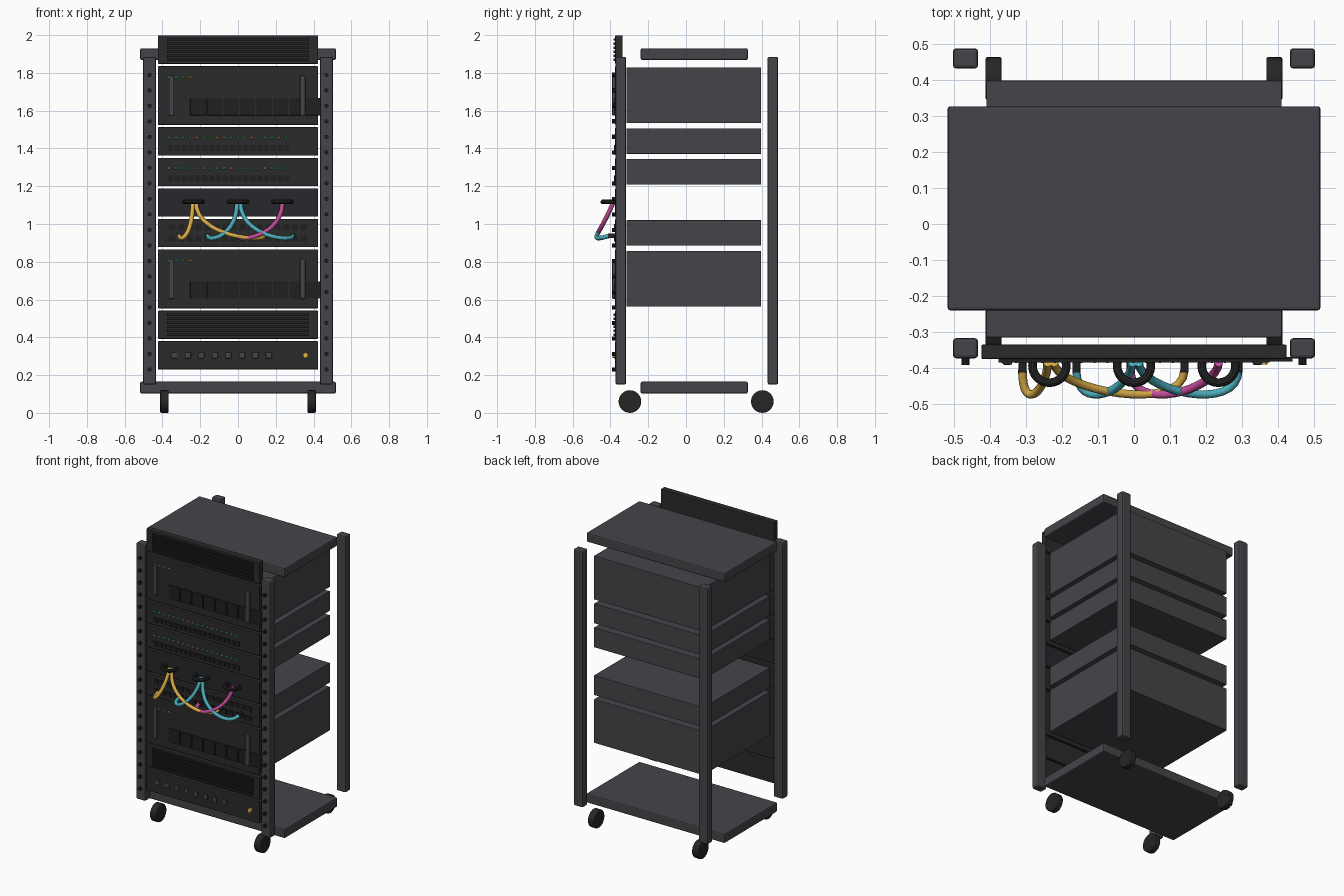
import bpy, bmesh
from math import pi
from mathutils import Matrix, Vector

cube = bpy.data.objects.get("Cube")
if cube:
    bpy.data.objects.remove(cube)


def material(name, r, g, b):
    m = bpy.data.materials.new(name)
    m.use_nodes = True
    m.diffuse_color = (r, g, b, 1)
    m.node_tree.nodes["Principled BSDF"].inputs["Base Color"].default_value = (r, g, b, 1)
    return m


FRAME = material("frame grey", .06, .059, .068)
PANEL = material("panel charcoal", .024, .024, .024)
BLANK = material("blank panel grey", .021, .02, .025)
DARK = material("port dark", .014, .014, .015)
RUBBER = material("rubber black", .019, .019, .02)
GREEN = material("signal green", .06, .6, .25)
AMBER = material("signal amber", .8, .45, .06)
YELLOW = material("cable yellow", .68, .40, .06)
CYAN = material("cable cyan", .07, .42, .5)
PINK = material("cable magenta", .55, .07, .32)


def finish(name, bm, mat, bevel=0, smooth=False):
    me = bpy.data.meshes.new(name)
    bm.to_mesh(me)
    bm.free()
    me.materials.append(mat)
    ob = bpy.data.objects.new(name, me)
    bpy.context.collection.objects.link(ob)
    if bevel:
        mod = ob.modifiers.new("soft edges", "BEVEL")
        mod.width, mod.segments = bevel, 2
    if smooth:
        bpy.ops.object.select_all(action="DESELECT")
        ob.select_set(True)
        bpy.context.view_layer.objects.active = ob
        bpy.ops.object.shade_smooth_by_angle()
    return ob


def boxes(name, mat, spans, bevel=0):
    """One mesh of boxes, each given as x, y and z ranges."""
    bm = bmesh.new()
    for span in spans:
        mid = Vector([(a + b) / 2 for a, b in span])
        size = [b - a for a, b in span]
        bmesh.ops.create_cube(bm, size=1, matrix=Matrix.Translation(mid) @ Matrix.Diagonal((*size, 1)))
    return finish(name, bm, mat, bevel)


def cylinders(name, mat, centres, radius, depth, axis, sides, bevel=0):
    bm = bmesh.new()
    turn = Matrix.Rotation(pi / 2, 4, "Y" if axis == "X" else "X")
    for c in centres:
        bmesh.ops.create_cone(bm, cap_ends=True, segments=sides, radius1=radius, radius2=radius,
                              depth=depth, matrix=Matrix.Translation(c) @ turn)
    return finish(name, bm, mat, bevel, True)


def lights(name, mat, centres):
    bm = bmesh.new()
    for c in centres:
        bmesh.ops.create_icosphere(bm, subdivisions=1, radius=.008, matrix=Matrix.Translation(c))
    finish(name, bm, mat)


def around(c, half):
    return (c - half, c + half)


FACE = -.375
UNIT = .1618


def out(depth):
    """Depth range of a detail standing proud of the panel faces."""
    return (FACE - depth, FACE + .005)


def unit_span(slot, units=1):
    z = .23 + UNIT * slot
    return (z, z + UNIT * units - .012)


# Frame: plates, posts, bolts and casters
PLATE_Y = (-.24, .327)
boxes("base_plate", FRAME, [((-.518, .518), PLATE_Y, (.102, .165))], .008)
boxes("top_plate", FRAME, [((-.518, .518), PLATE_Y, (1.868, 1.93))], .008)
for label, y in (("front", -.345), ("back", .46)):
    for side, x in (("right", -.468), ("left", .468)):
        boxes(f"{label}_{side}_post", FRAME, [(around(x, .035), around(y, .028), (.15, 1.885))], .009)
for label, y in (("front", -.297), ("back", .404)):
    for side, x in (("right", -.39), ("left", .39)):
        cylinders(f"{label}_{side}_caster", RUBBER, [(x, y, .06)], .06, .045, "X", 24, .006)
cylinders("post_bolts", DARK, [(x, -.382, .23 + .0821 * i) for x in (-.468, .468) for i in range(20)],
          .011, .02, "Y", 10)


def front_panel(name, slot, units=1, mat=PANEL):
    z = unit_span(slot, units)
    boxes(name + "_panel", mat, [((-.424, .424), (FACE, -.335), z)], .004)
    return sum(z) / 2


def chassis(name, slot, units=1):
    z0, z1 = unit_span(slot, units)
    boxes(name + "_body", FRAME, [((-.41, .41), (-.315, .398), (z0 + .009, z1 - .007))], .002)


# Servers with handles, drive bays and status lights
for name, slot in (("lower_server", 2), ("upper_server", 8)):
    z = front_panel(name, slot, 2)
    chassis(name, slot, 2)
    boxes(name + "_handles", FRAME, [(around(x, .014), out(.016), around(z, .106)) for x in (-.352, .343)], .005)
    boxes(name + "_drive_bays", DARK,
          [((-.253 + .0875 * i, -.172 + .0875 * i), out(.007), (z - .105, z - .013)) for i in range(8)], .002)
    spots = [(-.365 + .038 * i, FACE - .004, z + .096) for i in range(4)]
    lights(name + "_green_lights", GREEN, spots[:3])
    lights(name + "_amber_light", AMBER, spots[3:])

# Network switches with a row of ports below a row of lights
for name, slot, amber in (("lower_switch", 6, (0, 5, 9, 14)), ("upper_switch", 7, (4, 7, 12, 16))):
    z = front_panel(name, slot)
    chassis(name, slot)
    xs = [-.364 + .0363 * i for i in range(18)]
    boxes(name + "_ports", DARK, [(around(x + .006, .014), out(.005), around(z - .036, .016)) for x in xs])
    spots = [(x, FACE - .004, z + .019) for x in xs]
    lights(name + "_green_lights", GREEN, [s for i, s in enumerate(spots) if i not in amber])
    lights(name + "_amber_lights", AMBER, [spots[i] for i in amber])

# Patch panel with two rows of ports
z = front_panel("patch", 4)
chassis("patch", 4)
boxes("patch_ports", DARK, [(around(-.348 + .0464 * i, .016), out(.006), around(z + dz, .016))
                            for i in range(16) for dz in (.033, -.03)])

# Vented panels with raised slats
for name, slot in (("lower_vent", 1), ("upper_vent", 10)):
    z = front_panel(name, slot)
    boxes(name + "_slats", DARK, [((-.377, .377), out(.009), around(z + .0215 * (i - 2.5), .0065))
                                  for i in range(6)])

# Power panel with sockets and a switch knob
z = front_panel("power", 0)
boxes("power_sockets", FRAME, [(around(-.337 + .0714 * i, .016), out(.008), around(z, .016)) for i in range(8)], .002)
cylinders("power_knob", AMBER, [(.357, FACE - .005, z)], .014, .02, "Y", 12)

# Cable organiser with three rings
front_panel("organiser", 5, 1, BLANK)
RINGS = {"right": -.235, "centre": 0, "left": .235}
for label, x in RINGS.items():
    bpy.ops.mesh.primitive_torus_add(major_radius=.047, minor_radius=.012, major_segments=24,
                                     minor_segments=10, location=(x, -.394, 1.117))
    ring = bpy.context.object
    ring.name = label + "_cable_ring"
    ring.data.materials.append(RUBBER)
    bpy.ops.object.shade_smooth_by_angle()


# Cables drooping from the rings into the patch panel
def cable(name, mat, top_x, plug_x):
    curve = bpy.data.curves.new(name, "CURVE")
    curve.dimensions = "3D"
    curve.bevel_depth, curve.bevel_resolution = .012, 2
    curve.resolution_u, curve.use_fill_caps = 16, True
    spline = curve.splines.new("BEZIER")
    spline.bezier_points.add(1)
    ends = ((Vector((top_x, -.385, 1.115)), Vector((0, -.075, -.185))),
            (Vector((plug_x, -.405, .938)), Vector((0, -.125, -.035))))
    for p, (spot, pull), sign in zip(spline.bezier_points, ends, (1, -1)):
        p.handle_left_type = p.handle_right_type = "FREE"
        p.co = spot
        p.handle_right, p.handle_left = spot + pull * sign, spot - pull * sign
    curve.materials.append(mat)
    bpy.context.collection.objects.link(bpy.data.objects.new(name, curve))


CABLES = [("outer_yellow_cable", YELLOW, -.24, -.31), ("inner_yellow_cable", YELLOW, -.222, .14),
          ("inner_cyan_cable", CYAN, -.005, -.16), ("outer_cyan_cable", CYAN, .013, .29),
          ("magenta_cable", PINK, .235, -.01)]
for entry in CABLES:
    cable(*entry)
boxes("cable_plugs", DARK, [(around(c[3], .011), out(.038), around(.938, .013)) for c in CABLES], .002)
